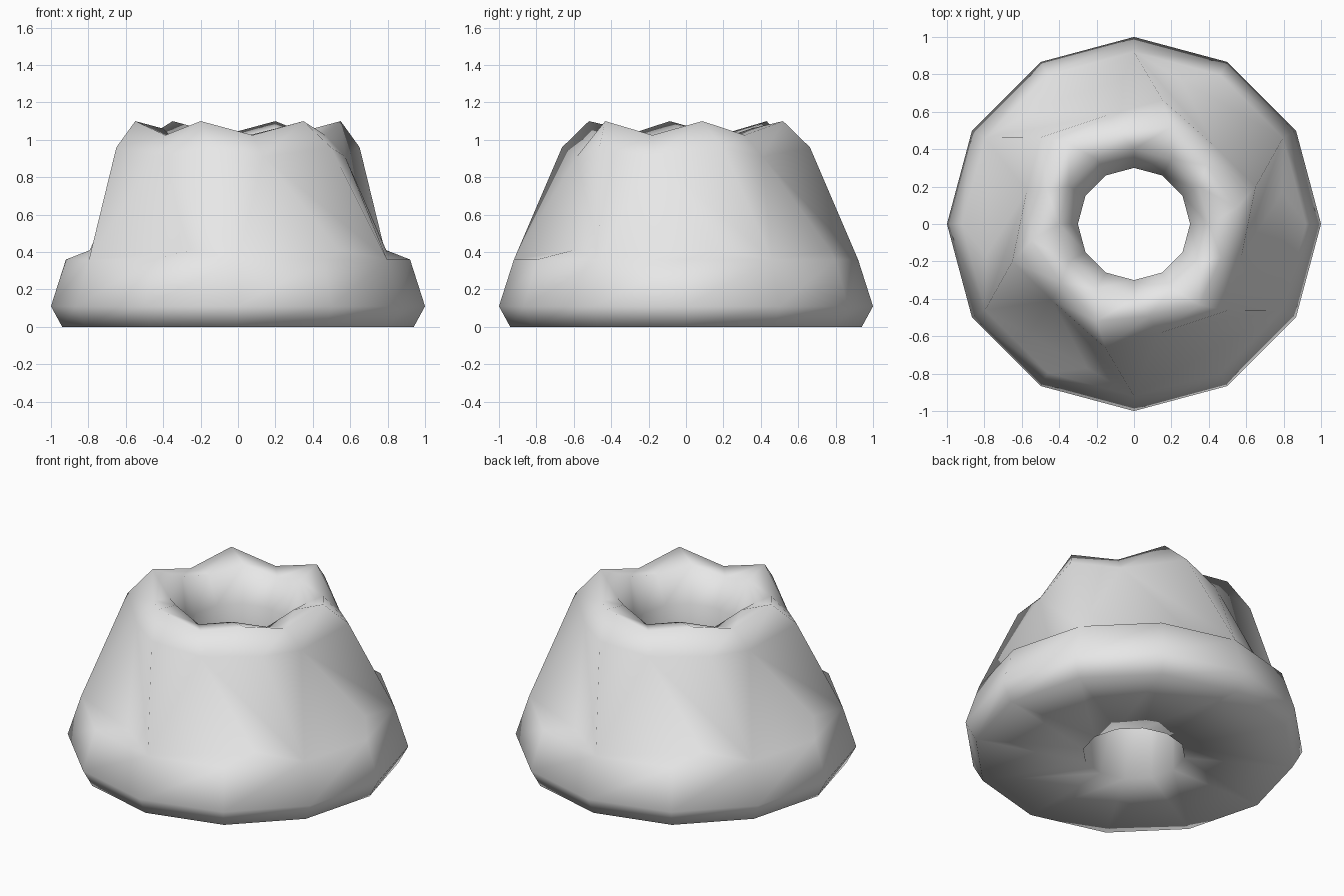
import bpy, bmesh
from math import radians, cos, sin

default = bpy.data.objects.get("Cube")
if default:
    bpy.data.objects.remove(default)

mat = bpy.data.materials.new("cake_grey")
mat.use_nodes = True
mat.diffuse_color = (0.8, 0.8, 0.8, 1)
mat.node_tree.nodes["Principled BSDF"].inputs["Base Color"].default_value = mat.diffuse_color

# Profiles as (angle, radius, height), from the outer foot over the top and down the hole
foot = [(0.94, 0), (1.0, 0.11), (0.92, 0.36)]
groove = [(0, r, z) for r, z in foot] + [
    (12, 0.81, 0.41), (-17, 0.60, 0.91), (-21, 0.50, 1.025),
    (-30, 0.40, 1.01), (-30, 0.30, 0.85), (-30, 0.30, 0)]
lobe = [(30, r, z) for r, z in foot] + [
    (30, 0.92, 0.36), (17, 0.68, 0.96), (9, 0.556, 1.10),
    (0, 0.40, 1.06), (0, 0.30, 0.85), (0, 0.30, 0)]

# Six twisted grooves alternate with six lobes around the hole
bm = bmesh.new()
columns = []
for k in range(6):
    for profile in (groove, lobe):
        columns.append([bm.verts.new((r * cos(radians(a + 60 * k)),
                                      r * sin(radians(a + 60 * k)), z))
                        for a, r, z in profile])

for j, a in enumerate(columns):
    b = columns[(j + 1) % 12]
    c = columns[(j + 2) % 12]
    for i in range(len(a) - 1):
        # The side wall folds from each lobe foot to the groove top
        if i == 3 and j % 2 == 0:
            bm.faces.new((a[i], b[i], a[i + 1]))
            bm.faces.new((b[i], b[i + 1], a[i + 1]))
        else:
            bm.faces.new((a[i], b[i], b[i + 1], a[i + 1]))
    # Flat underside, joined one column on to undo the twist
    bm.faces.new((b[0], a[0], b[-1], c[-1]))

bmesh.ops.remove_doubles(bm, verts=bm.verts, dist=0.0005)
bmesh.ops.recalc_face_normals(bm, faces=bm.faces)

mesh = bpy.data.meshes.new("ring_cake")
bm.to_mesh(mesh)
bm.free()
mesh.materials.append(mat)
mesh.shade_smooth()
cake = bpy.data.objects.new("ring_cake", mesh)
bpy.context.collection.objects.link(cake)
